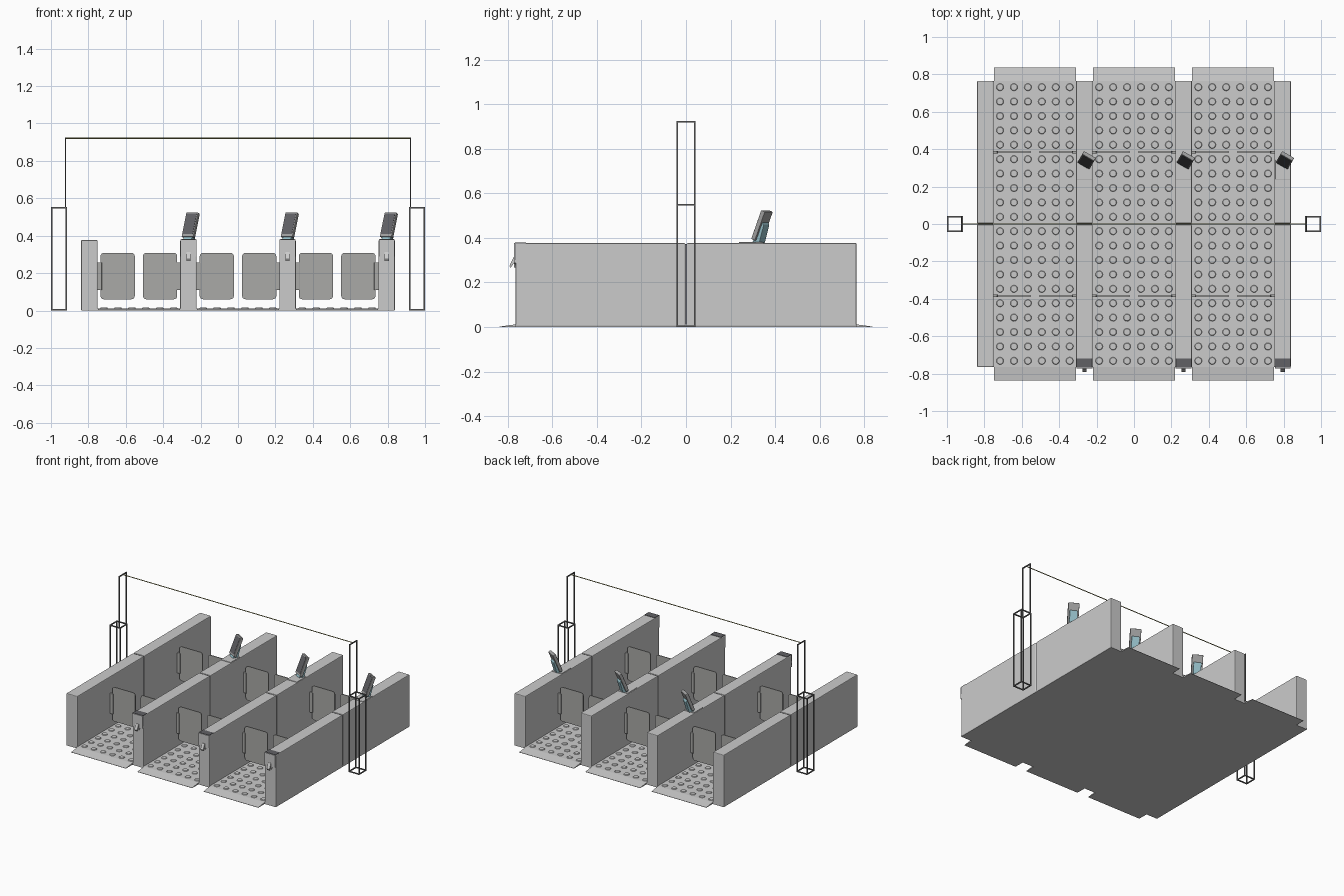
import bpy, bmesh, math
from mathutils import Matrix, Vector

if "Cube" in bpy.data.objects:
    bpy.data.objects.remove(bpy.data.objects["Cube"])


def material(name, rgb):
    m = bpy.data.materials.new(name)
    m.diffuse_color = (*rgb, 1)
    m.use_nodes = True
    m.node_tree.nodes["Principled BSDF"].inputs["Base Color"].default_value = m.diffuse_color
    return m


GLASS = material("grey_glass", (0.40, 0.40, 0.39))
DARK = material("dark_plastic", (0.12, 0.12, 0.13))
STEEL = material("dark_steel", (0.16, 0.16, 0.16))
CASE = material("case_grey", (0.36, 0.36, 0.36))
TEAL = material("teal_arm", (0.30, 0.52, 0.58))
ROPE = material("olive_rope", (0.35, 0.33, 0.12))


def finish(name, bm, mat=None, bevel=0, segments=2):
    bmesh.ops.recalc_face_normals(bm, faces=bm.faces)
    me = bpy.data.meshes.new(name)
    bm.to_mesh(me)
    bm.free()
    ob = bpy.data.objects.new(name, me)
    bpy.context.collection.objects.link(ob)
    if mat:
        me.materials.append(mat)
    if bevel:
        mod = ob.modifiers.new("bevel", "BEVEL")
        mod.width, mod.segments = bevel, segments
    return ob


def add_box(bm, lo, hi):
    lo, hi = Vector(lo), Vector(hi)
    mat = Matrix.Translation((lo + hi) / 2) @ Matrix.Diagonal((*(hi - lo), 1))
    bmesh.ops.create_cube(bm, size=1, matrix=mat)


def box(name, lo, hi, mat=None, bevel=0):
    bm = bmesh.new()
    add_box(bm, lo, hi)
    return finish(name, bm, mat, bevel)


def prism(name, pts, axis_vec, mat=None, bevel=0):
    """Extrude a closed 3D outline along a vector."""
    bm = bmesh.new()
    f = bm.faces.new([bm.verts.new(p) for p in pts])
    ext = bmesh.ops.extrude_face_region(bm, geom=[f])
    bmesh.ops.translate(bm, vec=axis_vec, verts=[v for v in ext["geom"] if isinstance(v, bmesh.types.BMVert)])
    return finish(name, bm, mat, bevel)


def rounded_rect(x0, x1, z0, z1, r, y):
    pts = []
    for cx, cz, a0 in ((x1 - r, z1 - r, 0), (x0 + r, z1 - r, 90), (x0 + r, z0 + r, 180), (x1 - r, z0 + r, 270)):
        for k in range(5):
            a = math.radians(a0 + k * 22.5)
            pts.append((cx + r * math.cos(a), y, cz + r * math.sin(a)))
    return pts


WALLS = (-0.795, -0.265, 0.265, 0.795)
LANES = (-0.53, 0.0, 0.53)
FLOOR = 0.012

# Base plate and divider walls, each wall in two halves
box("floor_plate", (-0.838, -0.765, 0), (0.838, 0.765, FLOOR))
for wx in WALLS:
    for s in (-1, 1):
        y0, y1 = sorted((s * 0.003, s * 0.765))
        box("divider_wall", (wx - 0.044, y0, 0.001), (wx + 0.044, y1, 0.377), bevel=0.005)
    box("wall_joint", (wx - 0.04, -0.006, 0.002), (wx + 0.04, 0.006, 0.372), DARK)

for lx in LANES:
    # Sloped entry and exit ramps
    for s in (-1, 1):
        prism("ramp", [(lx - 0.219, s * 0.76, 0), (lx - 0.219, s * 0.838, 0),
                       (lx - 0.219, s * 0.838, 0.002), (lx - 0.219, s * 0.765, FLOOR),
                       (lx - 0.219, s * 0.76, FLOOR)], (0.438, 0, 0))
    # Raised floor studs
    bm = bmesh.new()
    for i in range(6):
        for j in range(20):
            pos = (lx + (i - 2.5) * 0.0745, (j - 9.5) * 0.077, FLOOR + 0.002)
            bmesh.ops.create_cone(bm, cap_ends=True, segments=16, radius1=0.02, radius2=0.017,
                                  depth=0.005, matrix=Matrix.Translation(pos))
    finish("floor_studs", bm)
    # Paired swing panels with hinge clamps at both ends
    for y in (-0.384, 0.384):
        for s in (-1, 1):
            x0, x1 = sorted((lx + s * 0.022, lx + s * 0.205))
            prism("gate_panel", rounded_rect(x0, x1, 0.06, 0.308, 0.018, y - 0.003), (0, 0.006, 0), GLASS)
            x0, x1 = sorted((lx + s * 0.198, lx + s * 0.222))
            box("hinge_clamp", (x0, y - 0.007, 0.11), (x1, y + 0.007, 0.257), GLASS, 0.002)

for wx in WALLS[1:]:
    # Reader at the front: dark cap, face plate and drooping slot
    box("reader_cap", (wx - 0.042, -0.768, 0.30), (wx + 0.042, -0.718, 0.380), DARK, 0.002)
    outline = [(-0.042, 0.377), (0.042, 0.377), (0.042, 0.288), (0.018, 0.285),
               (0.011, 0.268), (-0.011, 0.268), (-0.018, 0.285), (-0.042, 0.288)]
    prism("reader_face", [(wx + x, -0.772, z) for x, z in outline], (0, 0.008, 0))
    prism("reader_slot", [(wx - 0.011, -0.770, 0.312), (wx - 0.011, -0.775, 0.312),
                          (wx - 0.011, -0.792, 0.275), (wx - 0.011, -0.788, 0.265),
                          (wx - 0.011, -0.770, 0.290)], (0.022, 0, 0))
    # Leaning display terminal on a teal arm
    box("terminal_foot", (wx - 0.04, 0.238, 0.374), (wx + 0.04, 0.345, 0.381), bevel=0.002)
    place = (Matrix.Translation((wx + 0.012, 0.341, 0.456)) @ Matrix.Rotation(math.radians(-30), 4, "Z")
             @ Matrix.Rotation(math.radians(-22), 4, "X"))
    case = box("terminal_case", (-0.037, -0.011, -0.07), (0.037, 0.011, 0.07), CASE, 0.004)
    screen = box("terminal_screen", (-0.031, -0.0125, -0.055), (0.031, -0.010, 0.062), DARK)
    arm = prism("terminal_arm", [(-0.026, 0.010, 0.02), (-0.026, 0.022, 0.01),
                                 (-0.026, 0.030, -0.072), (-0.026, -0.006, -0.085)],
                (0.052, 0, 0), TEAL, 0.003)
    for ob in (case, screen, arm):
        ob.matrix_world = place

# Open-frame posts: a lower box cage and a tall flat hoop
T = 0.007
for s in (-1, 1):
    bm = bmesh.new()

    def bar(x0, x1, y0, y1, z0, z1):
        a, b = sorted((s * x0, s * x1))
        add_box(bm, (a, y0, z0), (b, y1, z1))

    XI, XO, Y, ZB = 0.914, 1.0, 0.042, 0.553
    for x in (XI, XO - T):
        for y in (-Y, Y - T):
            bar(x, x + T, y, y + T, 0, ZB)
    for z in (0, ZB - T):
        for y in (-Y, Y - T):
            bar(XI, XO, y, y + T, z, z + T)
        for x in (XI, XO - T):
            bar(x, x + T, -Y, Y, z, z + T)
    for y in (-Y, Y - T):
        bar(0.919, 0.919 + T, y, y + T, ZB - T, 0.925)
    bar(0.919, 0.919 + T, -Y, Y, 0.925 - T, 0.925)
    finish("post_frame", bm, STEEL)

# Line strung between the posts
bm = bmesh.new()
bmesh.ops.create_cone(bm, cap_ends=True, segments=8, radius1=0.003, radius2=0.003, depth=1.84,
                      matrix=Matrix.Translation((0, 0, 0.921)) @ Matrix.Rotation(math.pi / 2, 4, "Y"))
finish("overhead_line", bm, ROPE)
